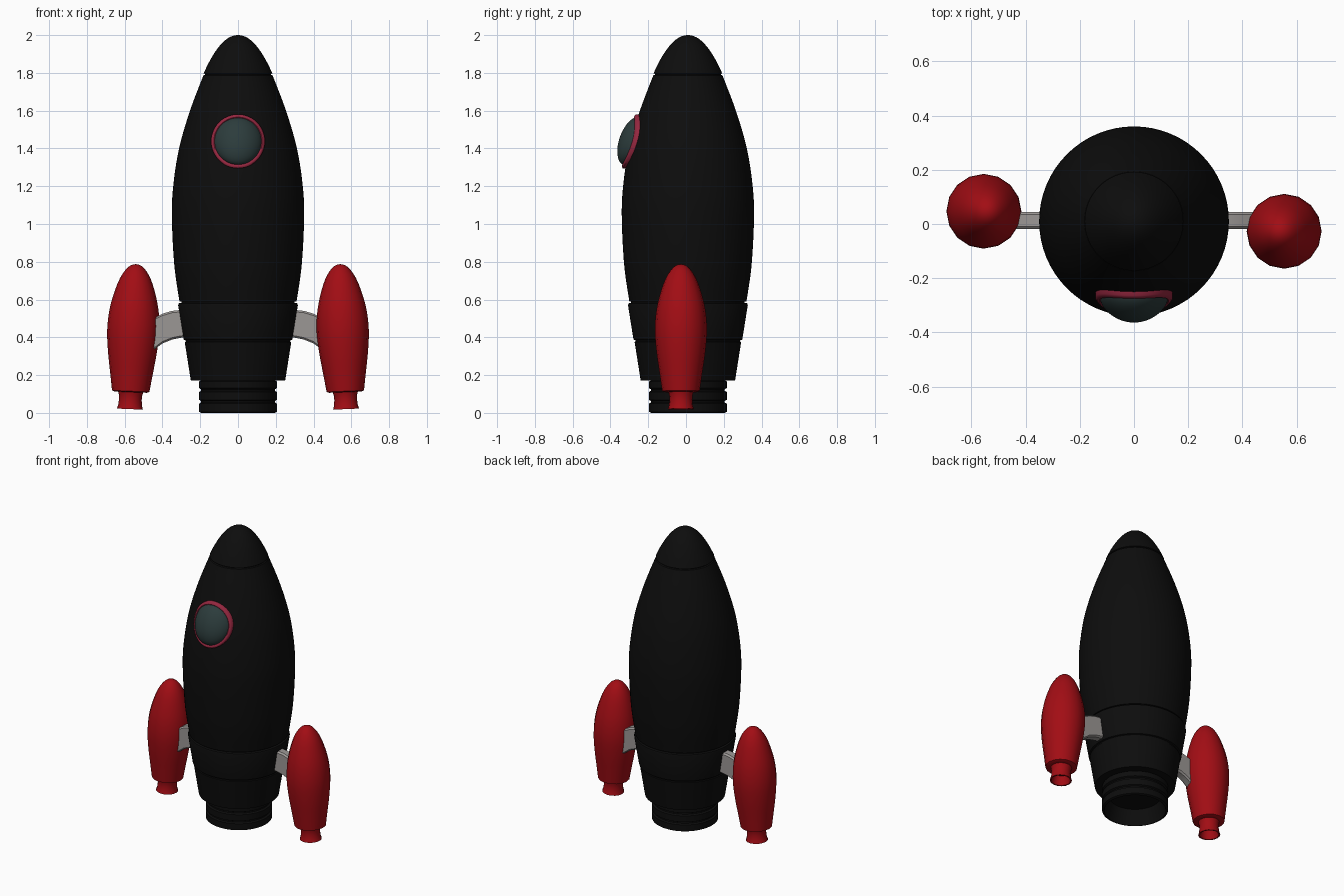
import bpy, bmesh, math

if "Cube" in bpy.data.objects:
    bpy.data.objects.remove(bpy.data.objects["Cube"])

CY = 0.01  # hull axis in y


def material(name, col):
    m = bpy.data.materials.new(name)
    m.diffuse_color = (*col, 1)
    m.use_nodes = True
    m.node_tree.nodes["Principled BSDF"].inputs["Base Color"].default_value = m.diffuse_color
    return m


BLACK = material("hull_black", (0.004, 0.004, 0.004))
RED = material("booster_red", (0.36, 0.004, 0.007))
TRIM = material("window_trim_red", (0.3, 0.02, 0.05))
GLASS = material("window_glass", (0.025, 0.045, 0.045))
GREY = material("strut_grey", (0.33, 0.31, 0.3))


def spline(pts, n=5, start=None, end=None):
    """Catmull-Rom curve through (r, z) points."""
    p = [start or pts[0]] + pts + [end or pts[-1]]
    out = []
    for i in range(1, len(p) - 2):
        for k in range(n):
            t = k / n
            out.append(tuple(0.5 * (2 * b + (c - a) * t + (2 * a - 5 * b + 4 * c - d) * t * t
                                    + (3 * b - a - 3 * c + d) * t ** 3)
                             for a, b, c, d in zip(p[i - 1], p[i], p[i + 1], p[i + 2])))
    return out + [pts[-1]]


def finish(name, bm, mat, angle=32):
    bmesh.ops.remove_doubles(bm, verts=bm.verts, dist=1e-5)
    bmesh.ops.recalc_face_normals(bm, faces=bm.faces)
    me = bpy.data.meshes.new(name)
    bm.to_mesh(me)
    bm.free()
    me.materials.append(mat)
    ob = bpy.data.objects.new(name, me)
    bpy.context.collection.objects.link(ob)
    bpy.ops.object.select_all(action='DESELECT')
    ob.select_set(True)
    bpy.context.view_layer.objects.active = ob
    bpy.ops.object.shade_smooth_by_angle(angle=math.radians(angle))
    return ob


def sweep(name, profile, segs, place, mat, angle=32):
    """Rings of place(profile_point, angle), bridged with quads."""
    bm = bmesh.new()
    rings = [[bm.verts.new(place(p, 2 * math.pi * i / segs)) for i in range(segs)] for p in profile]
    for a, b in zip(rings, rings[1:]):
        for i in range(segs):
            j = (i + 1) % segs
            bm.faces.new((a[i], a[j], b[j], b[i]))
    return finish(name, bm, mat, angle)


def lathe(name, profile, segs, mat, loc, angle=32):
    ob = sweep(name, profile, segs,
               lambda p, t: (p[0] * math.cos(t), p[0] * math.sin(t), p[1]), mat, angle)
    ob.location = loc
    return ob


# Hull: skirt bands, main shell and nose, separated by grooves
main = spline([(0.310, 0.59), (0.337, 0.78), (0.350, 1.03), (0.343, 1.20),
               (0.312, 1.40), (0.254, 1.60), (0.183, 1.787)], 8)
nose = spline([(0.182, 1.797), (0.157, 1.85), (0.122, 1.91), (0.082, 1.96), (0.042, 1.99), (0, 2.0)],
              5, end=(-0.042, 1.99))
skirt = [(0, 0.172), (0.25, 0.172), (0.282, 0.375), (0.276, 0.378), (0.278, 0.385), (0.288, 0.388),
         (0.317, 0.57), (0.314, 0.58), (0.300, 0.583), (0.300, 0.59)]
hull = lathe("hull", skirt + main + [(0.174, 1.79), (0.174, 1.794)] + nose, 64, BLACK, (0, CY, 0))

# Main engine nozzle: three stacked rings, hollow underneath
rings = [(0, 0.10), (0.16, 0.10), (0.192, 0.0)]
for z0, z1 in ((0, 0.055), (0.063, 0.117), (0.125, 0.172)):
    rings += [(0.195, z0), (0.206, z0 + 0.006), (0.206, z1 - 0.006), (0.195, z1)]
lathe("main_nozzle", rings + [(0, 0.18)], 64, BLACK, (0, CY, 0))


def surface_y(x, z):
    for (r0, z0), (r1, z1) in zip(main, main[1:]):
        if z0 <= z <= z1:
            r = r0 + (r1 - r0) * (z - z0) / (z1 - z0)
            return CY - math.sqrt(r * r - x * x)


def on_hull(p, t):
    """Point at radius p[0] round the window centre, lifted p[1] off the hull."""
    x, z = p[0] * math.cos(t), 1.438 + p[0] * math.sin(t)
    return (x, surface_y(x, z) - p[1], z)


# Window wraps onto the hull front
sweep("window_frame", [(0.122, -0.01), (0.122, 0.014), (0.128, 0.02), (0.136, 0.02),
                       (0.143, 0.014), (0.143, -0.01)], 48, on_hull, TRIM, 50)
dome = [(0.126 * math.sin(a * math.pi / 20), 0.006 + 0.058 * math.cos(a * math.pi / 20)) for a in range(11)]
sweep("window_glass", dome, 48, on_hull, GLASS, 60)

# Booster profile, from nozzle interior up to the tip
pod = spline([(0.099, 0.095), (0.113, 0.19), (0.129, 0.30), (0.138, 0.41), (0.132, 0.51), (0.113, 0.60),
              (0.082, 0.69), (0.042, 0.75), (0, 0.768)], 3, end=(-0.042, 0.75))
pod = [(0, 0.06), (0.045, 0.06), (0.06, 0.0), (0.069, 0.0), (0.063, 0.02), (0.060, 0.05),
       (0.062, 0.075), (0.066, 0.09), (0.085, 0.09)] + pod

for side, name in ((1, "right"), (-1, "left")):
    b = lathe(name + "_booster", pod, 16, RED, (0.572 * side, CY - 0.037 * side, 0.02), 40)
    b.rotation_euler = (0, -0.042, 0 if side > 0 else math.pi)

    # Curved strut between hull and booster: x, top z, bottom z
    bm = bmesh.new()
    prev = None
    for x, zt, zb in ((0.22, 0.55, 0.41), (0.30, 0.545, 0.398), (0.35, 0.54, 0.388),
                      (0.40, 0.525, 0.368), (0.44, 0.505, 0.338), (0.50, 0.485, 0.30)):
        h, c = 0.032, 0.010
        sec = [(-h + c, zb), (h - c, zb), (h, zb + c), (h, zt - c),
               (h - c, zt), (-h + c, zt), (-h, zt - c), (-h, zb + c)]
        ring = [bm.verts.new((x * side, 0.013 + y, z)) for y, z in sec]
        if prev:
            for i in range(8):
                j = (i + 1) % 8
                bm.faces.new((prev[i], prev[j], ring[j], ring[i]))
        else:
            bm.faces.new(ring)
        prev = ring
    bm.faces.new(prev)
    finish(name + "_strut", bm, GREY)
